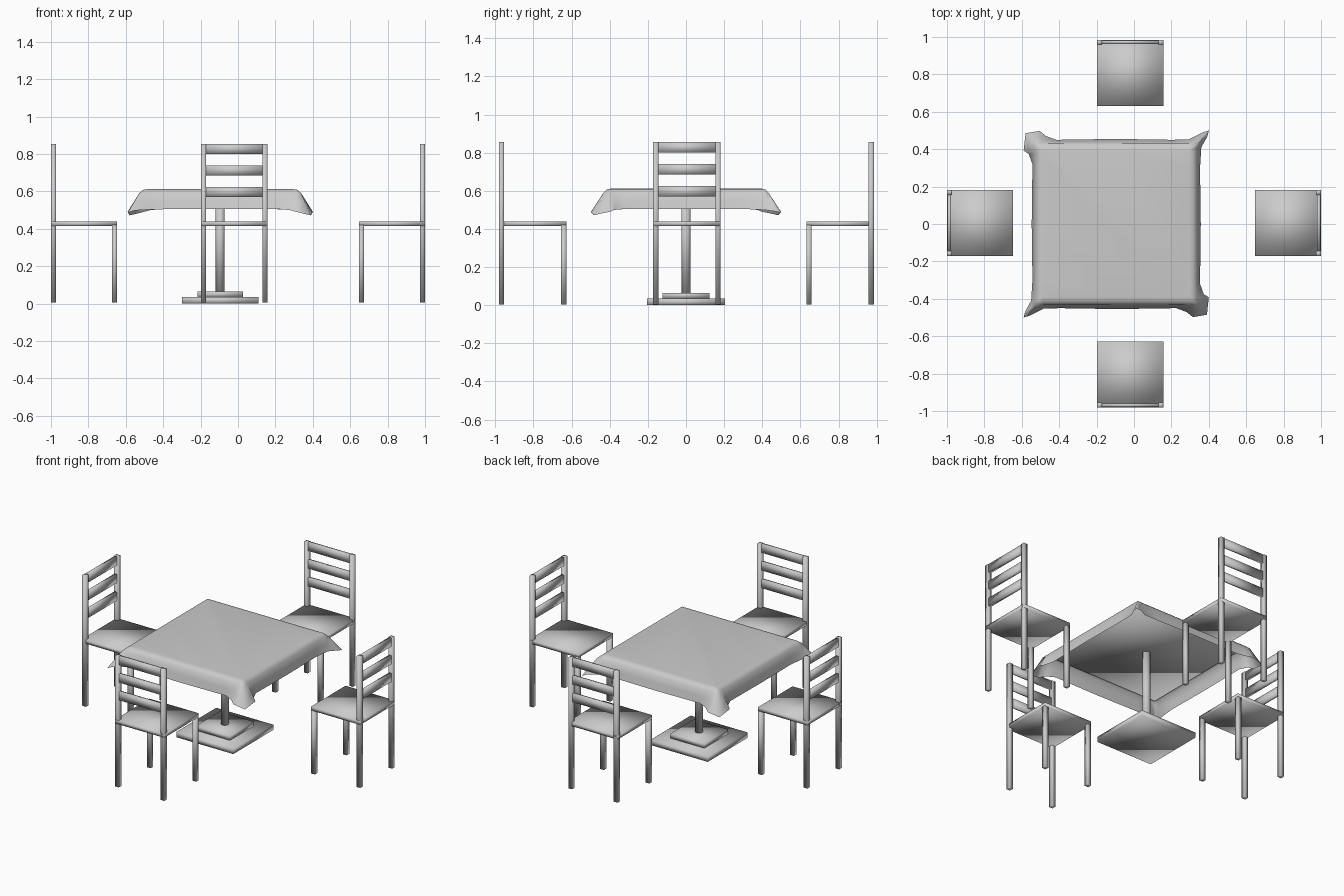
import bpy, bmesh, math
from mathutils import Matrix, Vector

if "Cube" in bpy.data.objects:
    bpy.data.objects.remove(bpy.data.objects["Cube"], do_unlink=True)

grey = bpy.data.materials.new("plain grey")
grey.use_nodes = True
colour = (0.6, 0.6, 0.6, 1)
grey.diffuse_color = colour
grey.node_tree.nodes["Principled BSDF"].inputs["Base Color"].default_value = colour


def finish(name, bm, matrix=Matrix()):
    """Turn a bmesh into a smooth shaded grey object."""
    bmesh.ops.recalc_face_normals(bm, faces=bm.faces)
    bm.transform(matrix)
    for f in bm.faces:
        f.smooth = True
    mesh = bpy.data.meshes.new(name)
    bm.to_mesh(mesh)
    bm.free()
    mesh.materials.append(grey)
    obj = bpy.data.objects.new(name, mesh)
    bpy.context.collection.objects.link(obj)
    return obj


def box(name, lo, hi, matrix=Matrix()):
    lo, hi = Vector(lo), Vector(hi)
    bm = bmesh.new()
    bmesh.ops.create_cube(bm, size=1)
    bmesh.ops.scale(bm, vec=hi - lo, verts=bm.verts)
    bmesh.ops.translate(bm, vec=(lo + hi) / 2, verts=bm.verts)
    return finish(name, bm, matrix)


# Chairs: modelled with the back towards -y, then turned into place
HALF, POST, SEAT, TOP = 0.177, 0.027, 0.44, 0.855


def chair(side, x, y, turn):
    m = Matrix.Translation((x, y, 0)) @ Matrix.Rotation(math.radians(turn), 4, "Z")
    box(side + "_chair_seat", (-HALF, -HALF, SEAT - 0.025), (HALF, HALF, SEAT), m)
    inner = HALF - POST
    for label, x0 in (("left", inner), ("right", -HALF)):
        box(f"{side}_chair_{label}_back_post", (x0, -HALF, 0.005), (x0 + POST, -inner, TOP), m)
        box(f"{side}_chair_{label}_front_leg", (x0, inner, 0.005), (x0 + POST, HALF, SEAT - 0.02), m)
    for i, z in enumerate((0.57, 0.685, 0.8)):
        box(f"{side}_chair_slat_{i + 1}", (-inner, -HALF + 0.004, z),
            (inner, -HALF + 0.022, z + 0.055), m)


chair("front", -0.02, -0.805, 0)
chair("right", 0.823, 0.005, 90)
chair("back", -0.02, 0.808, 180)
chair("left", -0.823, 0.005, 270)

# Table: stepped base, round pole and thin top
table = Matrix.Translation((-0.095, 0, 0))
box("table_base", (-0.205, -0.205, 0), (0.205, 0.205, 0.035), table)
box("table_base_step", (-0.122, -0.122, 0.035), (0.122, 0.122, 0.065), table)
box("table_top", (-0.4, -0.4, 0.588), (0.4, 0.4, 0.604), table)
bm = bmesh.new()
bmesh.ops.create_cone(bm, cap_ends=True, segments=16, radius1=0.024, radius2=0.024, depth=0.535)
bmesh.ops.translate(bm, vec=(0, 0, 0.325), verts=bm.verts)
finish("table_pole", bm, table)

# Tablecloth: hem for half the outline, with one wide and one pinched corner
hem = [Vector(p) for p in (
    (-0.448, -0.3, 0.505), (-0.452, 0, 0.505), (-0.448, 0.32, 0.505),
    (-0.468, 0.375, 0.5), (-0.495, 0.392, 0.492), (-0.485, 0.485, 0.472),
    (-0.41, 0.498, 0.49), (-0.375, 0.47, 0.5), (-0.32, 0.45, 0.505),
    (0, 0.455, 0.505), (0.3, 0.45, 0.505), (0.39, 0.453, 0.503),
    (0.462, 0.49, 0.498), (0.495, 0.5, 0.485), (0.488, 0.47, 0.492), (0.455, 0.41, 0.5))]
hem += [Vector((-p.x, -p.y, p.z)) for p in hem]


def clamped(p, half, z):
    return Vector((max(-half, min(half, p.x)), max(-half, min(half, p.y)), z))


rings = [[clamped(p, half, z) for p in hem]
         for half, z in ((0.39, 0.612), (0.412, 0.609), (0.432, 0.592))]
rings += [[a.lerp(b, 0.5) for a, b in zip(rings[-1], hem)], hem]
bm = bmesh.new()
loops = [[bm.verts.new(p) for p in ring] for ring in rings]
n = len(hem)
for a, b in zip(loops, loops[1:]):
    for i in range(n):
        j = (i + 1) % n
        bm.faces.new((a[i], a[j], b[j], b[i]))
bmesh.ops.remove_doubles(bm, verts=bm.verts, dist=0.0005)
bmesh.ops.holes_fill(bm, edges=[e for e in bm.edges if e.is_boundary
                                and all(v.co.z > 0.61 for v in e.verts)], sides=0)
cloth = finish("tablecloth", bm, table)
if max(cloth.data.polygons, key=lambda f: f.area).normal.z < 0:
    cloth.data.flip_normals()
